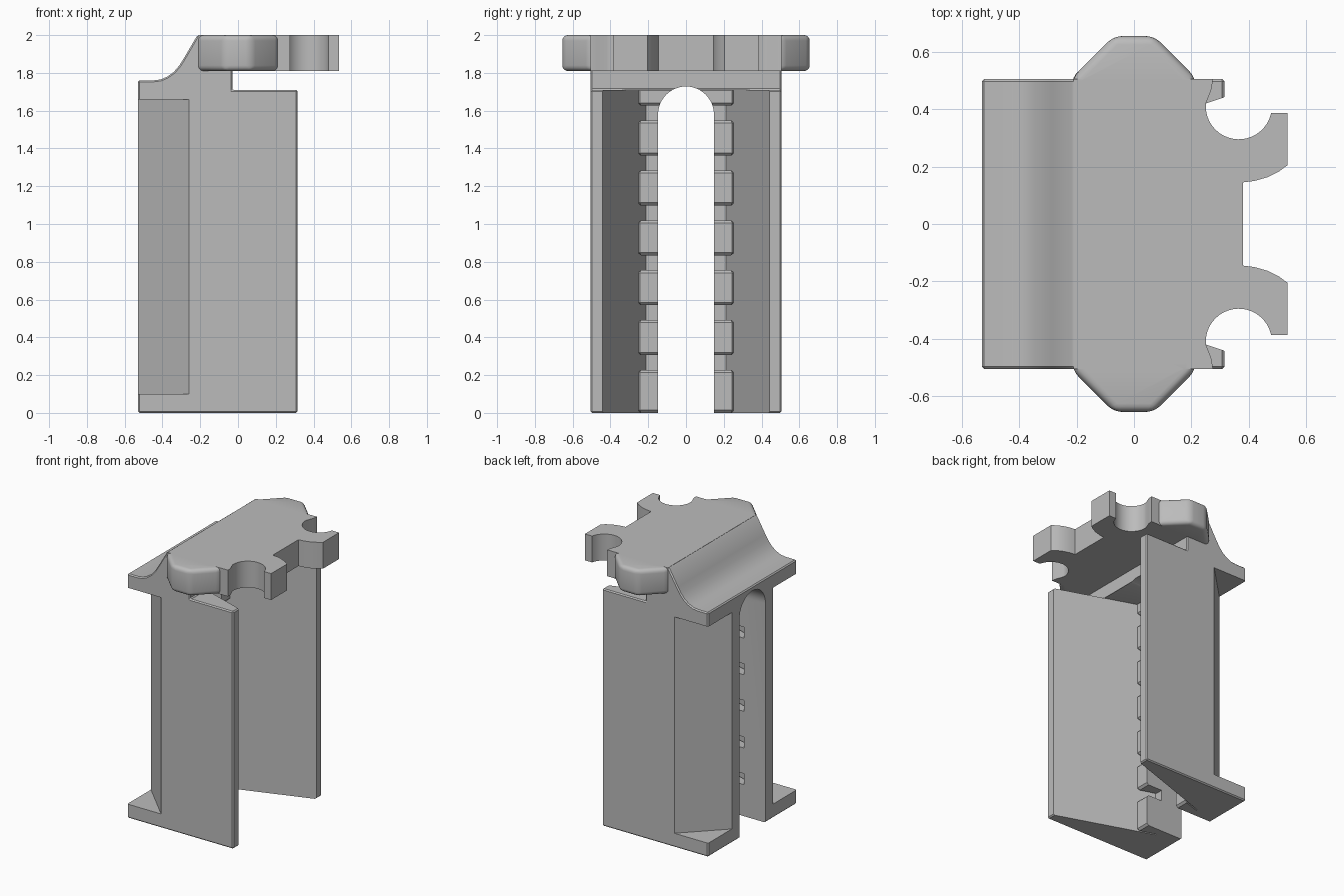
import bpy, bmesh
from math import cos, sin, pi, radians

cube = bpy.data.objects.get("Cube")
if cube:
    bpy.data.objects.remove(cube)

grey = bpy.data.materials.new("plain grey")
grey.use_nodes = True
colour = (0.5, 0.5, 0.5, 1)
grey.diffuse_color = colour
grey.node_tree.nodes["Principled BSDF"].inputs["Base Color"].default_value = colour


def prism(name, pts, axis, lo, hi):
    """Extrude a 2D outline along the given axis from lo to hi."""
    place = {"x": lambda a, b, t: (t, a, b),
             "y": lambda a, b, t: (a, t, b),
             "z": lambda a, b, t: (a, b, t)}[axis]
    bm = bmesh.new()
    ends = [[bm.verts.new(place(a, b, t)) for a, b in pts] for t in (lo, hi)]
    n = len(pts)
    bm.faces.new(ends[0])
    bm.faces.new(ends[1])
    for i in range(n):
        j = (i + 1) % n
        bm.faces.new((ends[0][i], ends[0][j], ends[1][j], ends[1][i]))
    bmesh.ops.recalc_face_normals(bm, faces=bm.faces)
    mesh = bpy.data.meshes.new(name)
    bm.to_mesh(mesh)
    bm.free()
    mesh.materials.append(grey)
    ob = bpy.data.objects.new(name, mesh)
    bpy.context.collection.objects.link(ob)
    return ob


def apply(ob, mod):
    bpy.context.view_layer.objects.active = ob
    bpy.ops.object.modifier_apply(modifier=mod.name)


def bevel(ob, width, segments=1):
    mod = ob.modifiers.new("bevel", "BEVEL")
    mod.width, mod.segments = width, segments
    mod.limit_method, mod.angle_limit = "ANGLE", radians(40)
    apply(ob, mod)


def combine(ob, other, operation):
    mod = ob.modifiers.new("combine", "BOOLEAN")
    mod.operation, mod.solver, mod.object = operation, "EXACT", other
    apply(ob, mod)
    bpy.data.objects.remove(other)


def arc(cx, cy, r, start, end, steps):
    angles = [radians(start + (end - start) * i / steps) for i in range(steps + 1)]
    return [(cx + r * cos(a), cy + r * sin(a)) for a in angles]


def mirrored(pts):
    """Close a half outline by reflecting it across the second axis."""
    return pts + [(a, -b) for a, b in reversed(pts)]


# Body: side silhouette with a swept back shoulder
shoulder = [(-.215, 2), (-.285, 1.88), (-.31, 1.84), (-.34, 1.805),
            (-.375, 1.78), (-.41, 1.765), (-.45, 1.76), (-.53, 1.76)]
body = prism("holder_body", [(-.53, 0), (.315, 0), (.315, 1.71), (-.03, 1.71),
                             (-.03, 2)] + shoulder, "y", -.505, .505)
bevel(body, .008)

# Tapered cavity between the two side walls
combine(body, prism("cavity", mirrored([(-.36, .213), (.36, .457)]), "z", -.1, 1.71),
        "DIFFERENCE")

# Teeth along the slot, in evenly spaced rows
pitch, half = .264, .0925
for i in range(7):
    mid = .135 + pitch * i - .0
    lo = 0 if i == 0 else mid - half
    hi = min(mid + half, 1.72)
    tooth = prism("tooth", mirrored([(-.40, .213), (-.36, .218), (-.235, .258)]),
                  "z", lo, hi)
    bevel(tooth, .014)
    combine(body, tooth, "UNION")

# Arched slot through the back
combine(body, prism("slot", [(.148, -.1)] + arc(0, 1.58, .148, 0, 180, 24)
                    + [(-.148, -.1)], "x", -.6, .1), "DIFFERENCE")

# Slanted pockets on the outer sides
for s in (1, -1):
    pocket = prism("pocket", [(-.58, .185 * s), (-.2, .565 * s), (-.58, .565 * s)],
                   "z", .1, 1.66)
    combine(body, pocket, "DIFFERENCE")

# Top plate with round notches and two prongs
half_plate = ([(-.21, .505), (.275, .505), (.27, .47)]
              + arc(.365, .41, .115, 175, 345, 20)
              + [(.478, .387), (.535, .387), (.535, .205), (.505, .183),
                 (.465, .163), (.42, .15), (.38, .145)])
combine(body, prism("plate", mirrored(half_plate), "z", 1.81, 2), "UNION")

# Rounded side grips
for s in (1, -1):
    grip = prism("grip", [(-.215, .45 * s), (-.215, .51 * s), (-.07, .655 * s),
                          (.07, .655 * s), (.215, .51 * s), (.215, .45 * s)],
                 "z", 1.81, 2)
    bevel(grip, .03, 4)
    combine(body, grip, "UNION")

# Shading: smooth curves, sharp corners
bpy.ops.object.select_all(action="DESELECT")
body.select_set(True)
bpy.context.view_layer.objects.active = body
bpy.ops.object.shade_smooth_by_angle(angle=radians(30))
